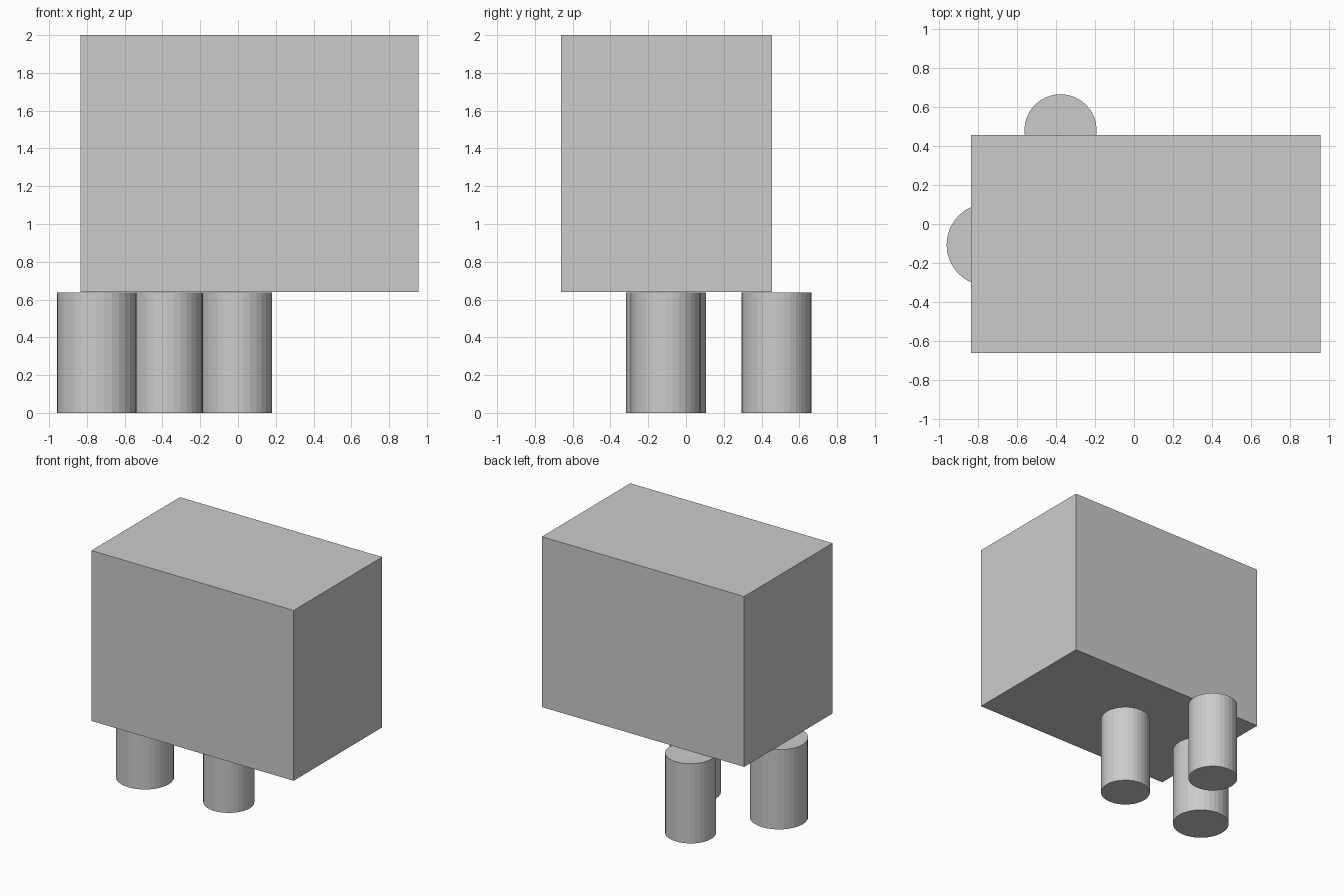
import bpy

cube = bpy.data.objects.get("Cube")
if cube:
    bpy.data.objects.remove(cube, do_unlink=True)

LEG_TOP = 0.637

# Single plain grey for every part
grey = bpy.data.materials.new("plain_grey")
grey.use_nodes = True
colour = (0.6, 0.6, 0.6, 1)
grey.diffuse_color = colour
grey.node_tree.nodes["Principled BSDF"].inputs["Base Color"].default_value = colour


def finish(name):
    obj = bpy.context.object
    obj.name = name
    obj.data.materials.append(grey)
    return obj


def leg(name, x, y, radius):
    bpy.ops.mesh.primitive_cylinder_add(
        vertices=32, radius=radius, depth=LEG_TOP, location=(x, y, LEG_TOP / 2))
    return finish(name)


# Box body resting on the legs
x0, x1, y0, y1, z0, z1 = -0.833, 0.955, -0.661, 0.456, 0.639, 2.0
bpy.ops.mesh.primitive_cube_add(
    size=1, location=((x0 + x1) / 2, (y0 + y1) / 2, (z0 + z1) / 2))
body = finish("box_body")
body.scale = (x1 - x0, y1 - y0, z1 - z0)
bpy.ops.object.transform_apply(location=False, rotation=False, scale=True)

# Three round legs, partly overhanging the body
leg("right_leg", -0.748, -0.106, 0.211)
leg("middle_leg", -0.006, -0.108, 0.185)
leg("back_leg", -0.376, 0.479, 0.185)
